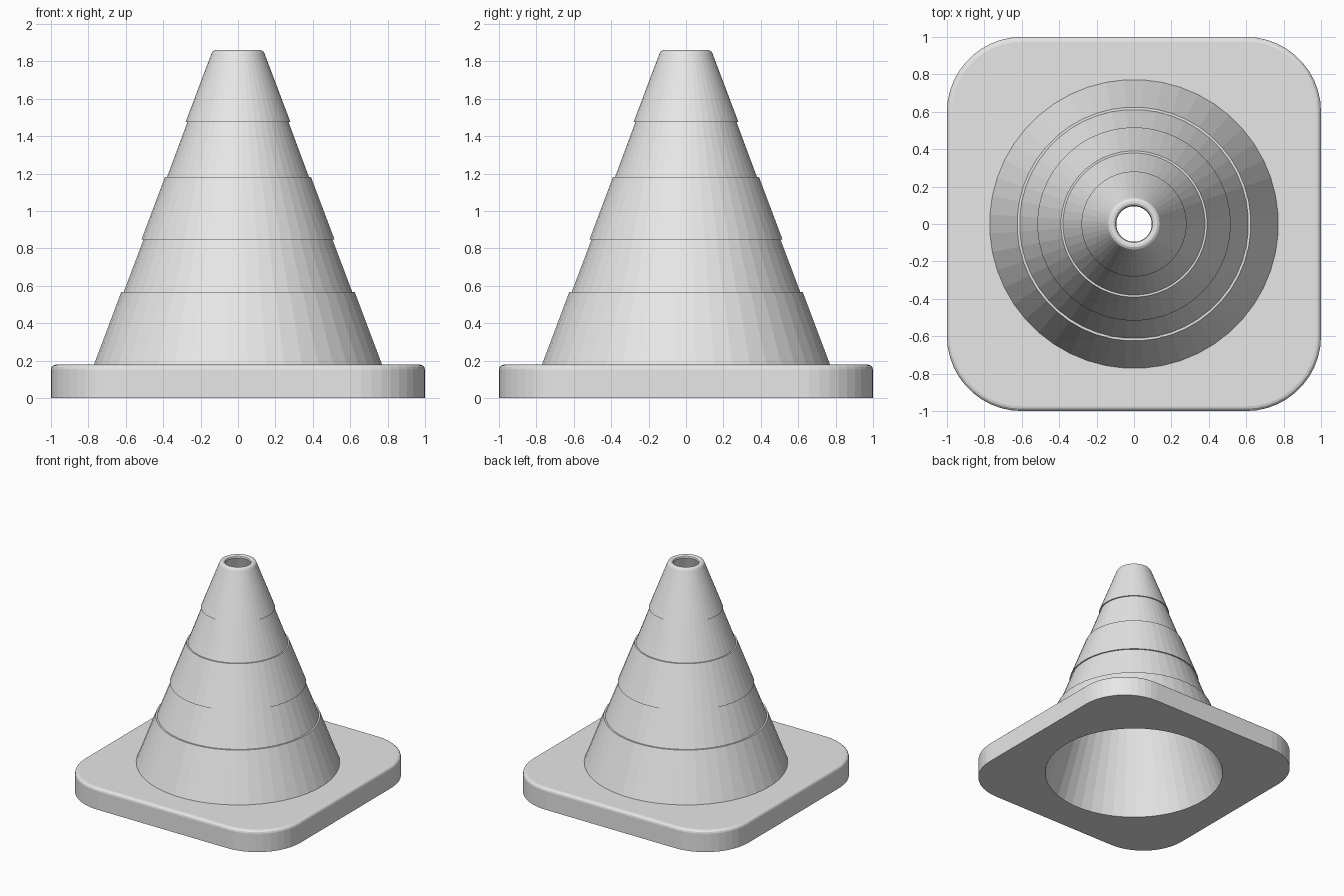
import bpy, bmesh, math

if "Cube" in bpy.data.objects:
    bpy.data.objects.remove(bpy.data.objects["Cube"])

N = 48  # sides around the cone

grey = bpy.data.materials.new("light grey")
grey.diffuse_color = (0.8, 0.8, 0.8, 1)
grey.use_nodes = True
grey.node_tree.nodes["Principled BSDF"].inputs["Base Color"].default_value = grey.diffuse_color


def circle(r, z):
    step = 2 * math.pi / N
    return [(r * math.cos((i + 0.5) * step), r * math.sin((i + 0.5) * step), z) for i in range(N)]


def rounded_square(half, corner, z):
    pts, per = [], N // 4
    for q in range(4):
        mid = math.pi / 4 + q * math.pi / 2
        cx = math.copysign(half - corner, math.cos(mid))
        cy = math.copysign(half - corner, math.sin(mid))
        for i in range(per):
            a = (q + i / (per - 1)) * math.pi / 2
            pts.append((cx + corner * math.cos(a), cy + corner * math.sin(a), z))
    return pts


def loft(name, rings, closed=False):
    bm = bmesh.new()
    loops = [[bm.verts.new(p) for p in ring] for ring in rings]
    pairs = list(zip(loops, loops[1:]))
    if closed:
        pairs.append((loops[-1], loops[0]))
    for a, b in pairs:
        for i in range(N):
            j = (i + 1) % N
            bm.faces.new((a[i], a[j], b[j], b[i]))
    bmesh.ops.recalc_face_normals(bm, faces=bm.faces)
    mesh = bpy.data.meshes.new(name)
    bm.to_mesh(mesh)
    bm.free()
    mesh.materials.append(grey)
    obj = bpy.data.objects.new(name, mesh)
    bpy.context.collection.objects.link(obj)
    return obj


# Square foot with rounded corners, softened top rim and a round opening
foot = [circle(0.71, 0), rounded_square(1, 0.4, 0)]
for k in range(4):
    a = k / 3 * math.pi / 2
    inset = 0.025 * (1 - math.cos(a))
    foot.append(rounded_square(1 - inset, 0.4 - inset, 0.153 + 0.025 * math.sin(a)))
foot += [circle(0.772, 0.178), circle(0.653, 0.178)]
loft("base_plate", foot, closed=True)

# Hollow cone: stepped outside with two recessed bands, rounded lip, plain inside
profile = [
    (0.772, 0.178), (0.625, 0.568), (0.612, 0.568),
    (0.506, 0.848), (0.517, 0.848), (0.391, 1.182), (0.380, 1.182),
    (0.271, 1.475), (0.281, 1.475), (0.142, 1.842),
    (0.136, 1.853), (0.124, 1.86), (0.110, 1.86), (0.099, 1.853), (0.095, 1.84),
    (0.653, 0.178),
]
loft("cone_body", [circle(r, z) for r, z in profile])
